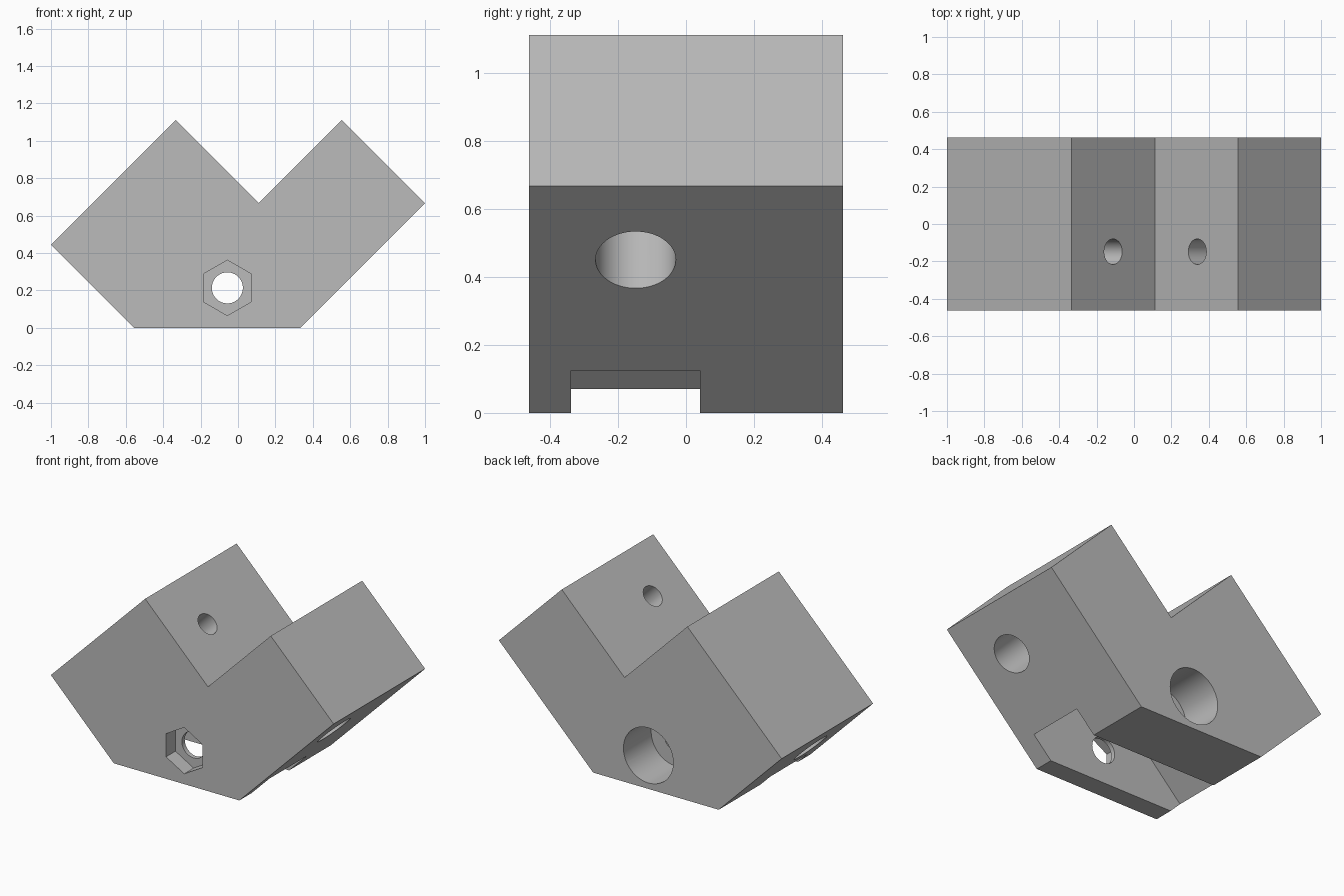
import bpy, bmesh, math
from mathutils import Vector, Matrix

cube = bpy.data.objects.get("Cube")
if cube:
    bpy.data.objects.remove(cube, do_unlink=True)

HALF = 0.462          # half depth of the block
BOLT = (-0.057, 0.214)  # bolt axis in x, z
SCREW_Y = -0.148      # depth of the arm screws


def link(name, bm):
    bmesh.ops.recalc_face_normals(bm, faces=bm.faces)
    mesh = bpy.data.meshes.new(name)
    bm.to_mesh(mesh)
    bm.free()
    obj = bpy.data.objects.new(name, mesh)
    bpy.context.collection.objects.link(obj)
    return obj


def prism(name, profile, y0, y1):
    """Extrude an x-z profile along y."""
    bm = bmesh.new()
    face = bm.faces.new([bm.verts.new((x, y0, z)) for x, z in profile])
    ext = bmesh.ops.extrude_face_region(bm, geom=[face])
    verts = [g for g in ext["geom"] if isinstance(g, bmesh.types.BMVert)]
    bmesh.ops.translate(bm, verts=verts, vec=(0, y1 - y0, 0))
    return link(name, bm)


def rod(name, start, direction, radius, length):
    """Cylinder starting slightly before start, ending length past it."""
    d = Vector(direction).normalized()
    over = 0.05
    centre = Vector(start) + d * (length - over) / 2
    bm = bmesh.new()
    bmesh.ops.create_cone(
        bm, cap_ends=True, segments=64, radius1=radius, radius2=radius,
        depth=length + over,
        matrix=Matrix.Translation(centre) @ d.to_track_quat("Z", "Y").to_matrix().to_4x4())
    return link(name, bm)


# Two-armed angle block
body = prism("angle_block", [(-1, 0.445), (-0.333, 1.111), (0.111, 0.667),
                             (0.555, 1.111), (1, 0.667), (0.333, 0), (-0.555, 0)],
             -HALF, HALF)

# Corner pocket, square to both arms
cutters = [prism("corner_pocket", [(-0.056, 0.639), (0.844, -0.261), (-0.956, -0.261)],
                 -0.338, 0.041)]

# Bolt hole with nut recess in front and head recess behind
bx, bz = BOLT
hexagon = [(bx + 0.148 * math.sin(i * math.pi / 3), bz + 0.148 * math.cos(i * math.pi / 3))
           for i in range(6)]
cutters += [prism("nut_recess", hexagon, -HALF - 0.05, -HALF + 0.095),
            rod("bolt_hole", (bx, -HALF, bz), (0, 1, 0), 0.083, 2 * HALF + 0.05),
            rod("bolt_head_recess", (bx, HALF, bz), (0, -1, 0), 0.176, 0.28)]

# Screw hole and wide recess through each arm
for side, x, z, d, thick in (("left", 0.783, 0.45, (-1, 0, 1), 0.629),
                             ("right", -0.778, 0.223, (1, 0, 1), 0.943)):
    start = (x, SCREW_Y, z)
    cutters += [rod(side + "_screw_hole", start, d, 0.068, thick + 0.05),
                rod(side + "_screw_recess", start, d, 0.118, 0.35)]

# Cut, bake and discard the cutters
for c in cutters:
    c.hide_render = True
    mod = body.modifiers.new(c.name, "BOOLEAN")
    mod.operation = "DIFFERENCE"
    mod.solver = "EXACT"
    mod.object = c
depsgraph = bpy.context.evaluated_depsgraph_get()
baked = bpy.data.meshes.new_from_object(body.evaluated_get(depsgraph))
body.modifiers.clear()
body.data = baked
for c in cutters:
    bpy.data.objects.remove(c, do_unlink=True)

# Plain grey finish
grey = bpy.data.materials.new("plain_grey")
grey.use_nodes = True
colour = (0.5, 0.5, 0.5, 1)
grey.diffuse_color = colour
grey.node_tree.nodes["Principled BSDF"].inputs["Base Color"].default_value = colour
body.data.materials.clear()
body.data.materials.append(grey)

bpy.ops.object.select_all(action="DESELECT")
body.select_set(True)
bpy.context.view_layer.objects.active = body
bpy.ops.object.shade_smooth_by_angle(angle=math.radians(30))
